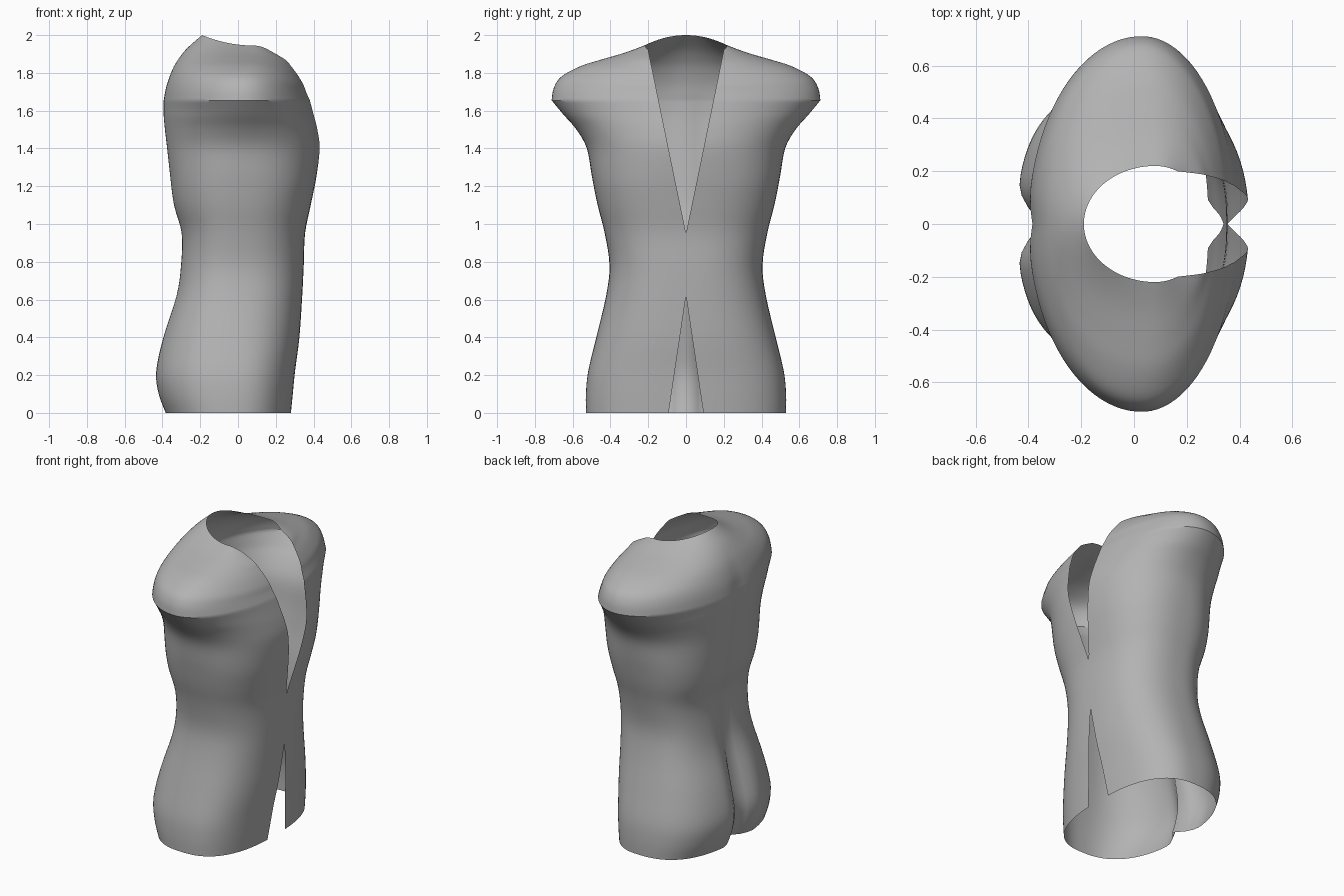
import bpy
import bmesh
import math

cube = bpy.data.objects.get("Cube")
if cube:
    bpy.data.objects.remove(cube, do_unlink=True)

SEGMENTS = 44
STEPS = 4
SLIT_TOP, NECK_START = 0.62, 0.95

# Trunk sections: height, half width, back x, front edge x, back groove depth
TRUNK = [
    (0, .53, -.39, .28, .09), (.1, .53, -.428, .29, .1), (.22, .518, -.442, .302, .1),
    (.4, .475, -.405, .325, .09), (SLIT_TOP, .423, -.335, .34, .05), (.78, .405, -.31, .348, .03),
    (NECK_START, .43, -.305, .355, .02), (1.1, .468, -.345, .385, .02), (1.25, .498, -.365, .415, .02),
    (1.4, .525, -.383, .432, .02), (1.5, .58, -.395, .42, .02), (1.58, .65, -.402, .4, .02),
    (1.655, .712, -.4, .38, .015),
]
# Shoulder sections: side, front and back height, half width, back x, front edge x
SHOULDER = [
    (1.655, 1.655, 1.655, .712, -.4, .38), (1.72, 1.7, 1.71, .7, -.39, .36),
    (1.78, 1.74, 1.76, .66, -.375, .345), (1.835, 1.79, 1.82, .56, -.35, .315),
    (1.87, 1.83, 1.87, .45, -.32, .285), (1.905, 1.87, 1.93, .33, -.27, .25),
    (1.945, 1.92, 2, .22, -.19, .165),
]


def smooth_rows(rows):
    """Fill in rows between the given ones with a Catmull-Rom spline."""
    result = []
    for i in range(len(rows) - 1):
        a, b, c, d = (rows[min(max(k, 0), len(rows) - 1)] for k in range(i - 1, i + 3))
        for step in range(STEPS):
            t = step / STEPS
            result.append(tuple(
                q + t / 2 * (r - p + t * (2 * p - 5 * q + 4 * r - s + t * (3 * (q - r) + s - p)))
                for p, q, r, s in zip(a, b, c, d)))
    result.append(rows[-1])
    return result


def opening(z):
    """Half width of the front opening at a height."""
    if z < SLIT_TOP:
        return 0.092 * (1 - z / SLIT_TOP)
    return max(0, z - NECK_START) * 0.206


def ramp(z, low, high):
    return min(max((z - low) / (high - low), 0), 1)


def section(side_z, front_z, back_z, width, back, front, groove):
    """Points of a half section, from the front opening to the spine."""
    power = 2 / (2.5 - 0.5 * ramp(side_z, 1.2, 1.6))
    centre = -0.03 + 0.06 * ramp(side_z, 0.5, 1.6) + 0.05 * ramp(side_z, 1.8, 1.945)
    start = math.asin(min(0.99, (opening(front_z) / width) ** (1 / power)))
    reach = (front - centre) / math.cos(start) ** power
    points = []
    for j in range(SEGMENTS + 1):
        angle = start + (math.pi - start) * j / SEGMENTS
        c, s = math.cos(angle), max(0, math.sin(angle))
        y = width * s ** power if j < SEGMENTS else 0
        if c > 0:
            x = centre + reach * c ** power
            z = side_z + (front_z - side_z) * (c / math.cos(start)) ** 2
        else:
            x = centre + (back - centre) * (-c) ** power
            x += groove * max(0, 1 - y / 0.17) ** 2
            z = side_z + (back_z - side_z) * c * c
        points.append((x, y, z))
    return points


# Half garment shell, lofted from hem to neckline
sections = [section(z, z, z, w, b, f, g) for z, w, b, f, g in smooth_rows(TRUNK)]
for row in smooth_rows(SHOULDER)[1:]:
    sections.append(section(*row, 0.015 * (1 - ramp(row[0], 1.7, 1.9))))

bm = bmesh.new()
grid = [[bm.verts.new(p) for p in points] for points in sections]
for lower, upper in zip(grid, grid[1:]):
    for j in range(SEGMENTS):
        bm.faces.new((lower[j], lower[j + 1], upper[j + 1], upper[j]))
mesh = bpy.data.meshes.new("torso_shell")
bm.to_mesh(mesh)
bm.free()

shell = bpy.data.objects.new("torso_shell", mesh)
bpy.context.collection.objects.link(shell)

# Plain grey fabric
grey = bpy.data.materials.new("plain_grey")
grey.use_nodes = True
colour = (0.45, 0.45, 0.45, 1)
grey.diffuse_color = colour
grey.node_tree.nodes["Principled BSDF"].inputs["Base Color"].default_value = colour
mesh.materials.append(grey)

# Other half, joined at the spine and the front fastening
bpy.context.view_layer.objects.active = shell
shell.select_set(True)
bpy.ops.object.shade_smooth_by_angle(angle=math.radians(35))
mirror = shell.modifiers.new("other_half", 'MIRROR')
mirror.use_axis = (False, True, False)
mirror.merge_threshold = 0.0005
